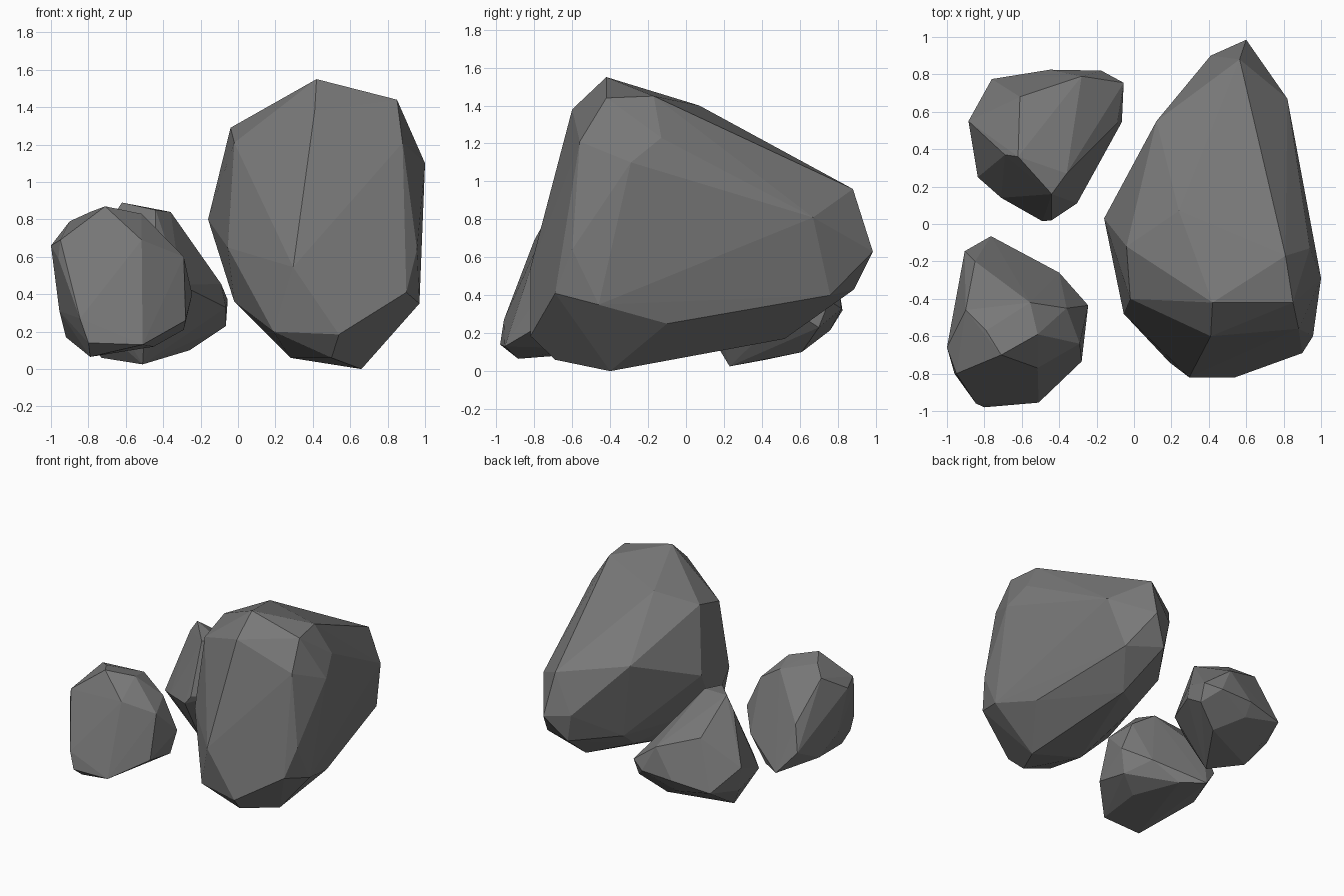
import bpy, bmesh

# Dark grey stone
stone = bpy.data.materials.new("dark_stone")
stone.diffuse_color = (.19, .19, .19, 1)


def rock(name, corners):
    """Faceted boulder: the convex skin around a few chiselled corners."""
    bm = bmesh.new()
    for c in corners:
        bm.verts.new(c)
    bmesh.ops.convex_hull(bm, input=bm.verts[:])
    loose = [v for v in bm.verts if not v.link_faces]
    bmesh.ops.delete(bm, geom=loose, context='VERTS')
    bmesh.ops.recalc_face_normals(bm, faces=bm.faces[:])
    mesh = bpy.data.meshes.new(name)
    bm.to_mesh(mesh)
    bm.free()
    mesh.materials.append(stone)
    obj = bpy.data.objects.new(name, mesh)
    bpy.context.collection.objects.link(obj)
    return obj


# Large boulder on the right
rock("large_boulder", [
    # crown
    (.42, -.42, 1.55), (.85, -.42, 1.44), (.81, -.17, 1.45), (.24, .07, 1.40),
    (.62, .09, 1.34), (.41, -.60, 1.38), (-.04, -.12, 1.29), (-.02, -.40, 1.21),
    (.565, .88, .96),
    # right flank
    (.88, -.56, 1.21), (.94, -.13, 1.23), (1.0, -.29, 1.10), (.957, -.60, .64),
    (.90, -.69, .41), (.97, -.46, .35), (.82, .67, .81), (.72, .76, .40),
    # front, back and left flank
    (.295, -.82, .545), (.54, -.82, .185), (-.055, -.48, .65), (-.16, .03, .80),
    (-.01, .27, .88), (.12, .55, 1.0), (.60, .985, .63), (.41, .90, .65),
    (.45, .885, .43), (.20, .52, .40),
    # underside
    (.66, -.40, 0), (.50, -.69, .06), (.28, -.29, .06), (-.02, -.32, .36),
    (.19, -.74, .20), (.87, -.10, .25), (.54, .52, .17), (.25, .30, .24),
])

# Small rock at the front left
rock("front_small_rock", [
    # crown
    (-.71, -.70, .87), (-.515, -.77, .69), (-.515, -.59, .83), (-.79, -.57, .84),
    (-.90, -.46, .79), (-.95, -.80, .69), (-.36, -.45, .66), (-.555, -.42, .79),
    (-.29, -.64, .60),
    # sides
    (-1.0, -.66, .66), (-.96, -.80, .59), (-.245, -.435, .40), (-.28, -.735, .26),
    (-.40, -.26, .28), (-.85, -.20, .50), (-.905, -.145, .30), (-.955, -.60, .31),
    (-.845, -.96, .27),
    # underside
    (-.80, -.98, .14), (-.51, -.955, .13), (-.79, -.885, .065), (-.92, -.40, .17),
    (-.45, -.55, .12), (-.29, -.46, .21), (-.765, -.065, .13), (-.595, -.18, .12),
])

# Small rock at the back left
rock("back_small_rock", [
    # peak and back shoulder
    (-.62, .36, .89), (-.36, .27, .84), (-.44, .16, .85), (-.27, .35, .68),
    (-.69, .37, .79), (-.61, .68, .66), (-.28, .79, .54),
    # sides
    (-.44, .02, .45), (-.49, .015, .38), (-.71, .14, .35), (-.835, .25, .31),
    (-.885, .55, .44), (-.85, .53, .24), (-.76, .775, .28), (-.45, .825, .32),
    (-.175, .82, .33), (-.055, .755, .37), (-.09, .54, .455), (-.065, .545, .33),
    (-.305, .11, .45),
    # underside
    (-.45, .76, .215), (-.065, .70, .23), (-.26, .61, .10), (-.51, .23, .025),
    (-.73, .42, .06),
])
